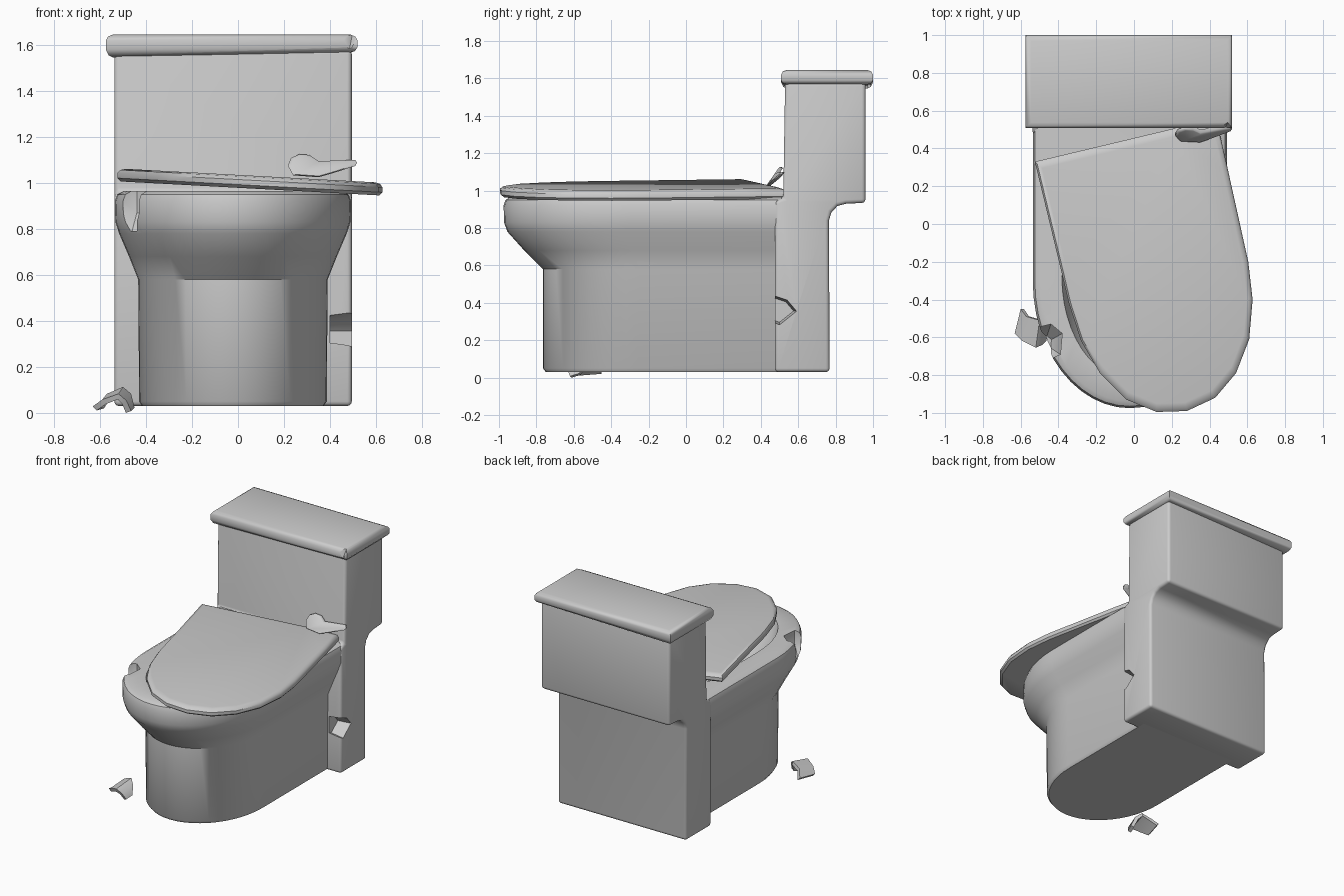
import bpy, bmesh
from math import sin, cos, pi
from mathutils import Vector

if "Cube" in bpy.data.objects:
    bpy.data.objects.remove(bpy.data.objects["Cube"])


def make(name, bm):
    bmesh.ops.recalc_face_normals(bm, faces=bm.faces)
    me = bpy.data.meshes.new(name)
    bm.to_mesh(me)
    bm.free()
    ob = bpy.data.objects.new(name, me)
    bpy.context.collection.objects.link(ob)
    return ob


def loft(name, loops):
    """Skin a stack of equal-length point loops and cap both ends."""
    bm = bmesh.new()
    rows = [[bm.verts.new(p) for p in lp] for lp in loops]
    n = len(rows[0])
    for a, b in zip(rows, rows[1:]):
        for i in range(n):
            j = (i + 1) % n
            bm.faces.new((a[i], a[j], b[j], b[i]))
    bm.faces.new(rows[0])
    bm.faces.new(rows[-1])
    return make(name, bm)


def select(ob):
    bpy.ops.object.select_all(action='DESELECT')
    ob.select_set(True)
    bpy.context.view_layer.objects.active = ob


def apply_mod(ob, kind, **props):
    select(ob)
    m = ob.modifiers.new(kind.title(), kind)
    for k, v in props.items():
        setattr(m, k, v)
    bpy.ops.object.modifier_apply(modifier=m.name)


def chip(ob, cutter):
    """Cut a broken spot out of a part."""
    apply_mod(ob, 'BOOLEAN', object=cutter, operation='DIFFERENCE', solver='EXACT')
    bpy.data.objects.remove(cutter)


def smooth(ob, angle=0.65):
    select(ob)
    bpy.ops.object.shade_smooth_by_angle(angle=angle)


def bowl_loop(z, w, front, arc, back, n=24):
    """U-shaped plan outline, round at the front."""
    pts = [(-0.022 + w * cos(pi * i / n), arc - (arc - front) * sin(pi * i / n), z)
           for i in range(n + 1)]
    return [(-0.022 + w, back, z)] + pts + [(-0.022 - w, back, z)]


# Bowl with pedestal, rim and hollow
bowl = loft("bowl", [bowl_loop(*s) for s in (
    (0.03, 0.395, -0.75, -0.25, 0.55),
    (0.05, 0.408, -0.765, -0.25, 0.55),
    (0.58, 0.412, -0.765, -0.25, 0.55),
    (0.68, 0.452, -0.865, -0.27, 0.55),
    (0.78, 0.495, -0.955, -0.30, 0.55),
    (0.83, 0.511, -0.973, -0.30, 0.55),
    (0.92, 0.514, -0.975, -0.30, 0.55),
    (0.95, 0.503, -0.965, -0.30, 0.55),
    (0.965, 0.475, -0.94, -0.30, 0.55),
    (0.963, 0.36, -0.82, -0.28, 0.28),
    (0.85, 0.33, -0.76, -0.28, 0.24),
    (0.60, 0.20, -0.50, -0.20, 0.10))])

# Broken bite in the left of the rim
bite = [(-0.56, -0.56), (-0.44, -0.53), (-0.38, -0.58), (-0.39, -0.69), (-0.50, -0.74)]
chip(bowl, loft("bite_cutter", [
    [(x * 0.4 - 0.285, y * 0.4 - 0.38, 0.79) for x, y in bite],
    [(x, y, 0.87) for x, y in bite],
    [(x, y, 1.0) for x, y in bite]]))
smooth(bowl)

# Column and tank, one side profile extruded across
side = [(0.475, 0.03), (0.768, 0.03), (0.764, 0.84), (0.778, 0.885), (0.81, 0.918),
        (0.855, 0.93), (0.96, 0.935), (0.96, 1.58), (0.53, 1.58), (0.52, 0.96), (0.475, 0.945)]
tank = loft("tank", [[(x, y, z) for y, z in side] for x in (-0.538, 0.495)])
apply_mod(tank, 'BEVEL', width=0.02, segments=3, limit_method='ANGLE', angle_limit=0.8)

# Broken hole low on the right side
hole = [(0.43, 0.45), (0.47, 0.445), (0.545, 0.42), (0.60, 0.355), (0.50, 0.275), (0.43, 0.30)]
chip(tank, loft("hole_cutter", [
    [(0.55, y, z) for y, z in hole],
    [(0.40, 0.50 + (y - 0.50) * 0.75, 0.36 + (z - 0.36) * 0.75) for y, z in hole]]))
smooth(tank)

# Tank cover with rolled edges, dipping at the left
def cover_loop(z, inset, dip):
    x0, x1, y0, y1 = -0.575 + inset, 0.52 - inset, 0.508 + inset, 1.0 - inset
    return [(x0, y0, z - dip), (x1, y0, z), (x1, y1, z), (x0, y1, z - dip)]

cover = loft("tank_cover", [cover_loop(*s) for s in (
    (1.568, 0.03, 0.022), (1.573, 0.012, 0.018), (1.59, 0, 0.01), (1.62, 0, 0),
    (1.637, 0.01, 0), (1.645, 0.03, 0))])
nick = [(0.42, 0.49), (0.55, 0.49), (0.50, 0.545)]
chip(cover, loft("nick_cutter", [
    [(0.47, 0.50, 1.585), (0.50, 0.50, 1.585), (0.485, 0.515, 1.585)],
    [(x, y, 1.66) for x, y in nick]]))
smooth(cover, 0.8)

# Loose lid, knocked askew and tilted down to the right
plan = [(-0.525, 0.33), (0.23, 0.51), (0.44, 0.54), (0.49, 0.32), (0.605, -0.2), (0.628, -0.4),
        (0.61, -0.61), (0.54, -0.79), (0.43, -0.92), (0.28, -0.99), (0.12, -0.995),
        (-0.04, -0.93), (-0.18, -0.79), (-0.28, -0.62), (-0.345, -0.42), (-0.385, -0.25)]
centre = Vector((0.12, -0.25))


def lid_loop(drop, scale):
    pts = [centre + (Vector(p) - centre) * scale for p in plan]
    return [(p.x, p.y, 1.063 - 0.062 * (p.x + 0.52) / 1.15 - drop) for p in pts]

lid = loft("seat_lid", [lid_loop(*s) for s in (
    (0.0, 0.94), (0.006, 0.98), (0.02, 1.0), (0.042, 1.0), (0.056, 0.975))])
smooth(lid)

# Flush handle, a leaning paddle
paddle = [(0.217, 1.075), (0.23, 1.108), (0.265, 1.125), (0.31, 1.122), (0.35, 1.095),
          (0.51, 1.10), (0.518, 1.088), (0.51, 1.074), (0.42, 1.045), (0.35, 1.025), (0.24, 1.033)]


def paddle_loop(dy, scale):
    return [(0.36 + (x - 0.36) * scale, 0.435 + (z - 1.02) * 0.62 + dy + max(0, x - 0.35) * 0.14,
             1.075 + (z - 1.075) * scale) for x, z in paddle]

handle = loft("flush_handle", [paddle_loop(*s) for s in (
    (-0.006, 0.9), (0.0, 1.0), (0.012, 1.0), (0.018, 0.9))])
smooth(handle, 0.9)

# Curved shard of rim lying on the floor
shard_rows = [
    [(-0.60, -0.45, 0.045), (-0.57, -0.49, 0.09), (-0.50, -0.51, 0.12), (-0.465, -0.54, 0.09), (-0.45, -0.57, 0.03)],
    [(-0.632, -0.58, 0.035), (-0.59, -0.62, 0.065), (-0.52, -0.655, 0.09), (-0.485, -0.64, 0.06), (-0.465, -0.62, 0.015)]]
bm = bmesh.new()
ra, rb = [[bm.verts.new(p) for p in r] for r in shard_rows]
for i in range(4):
    bm.faces.new((ra[i], ra[i + 1], rb[i + 1], rb[i]))
shard = make("rim_shard", bm)
up = sum(f.normal.z for f in shard.data.polygons) > 0
apply_mod(shard, 'SOLIDIFY', thickness=0.025, offset=-1 if up else 1)
low = min(v.co.z for v in shard.data.vertices)
for v in shard.data.vertices:
    v.co.z -= low
smooth(shard)
